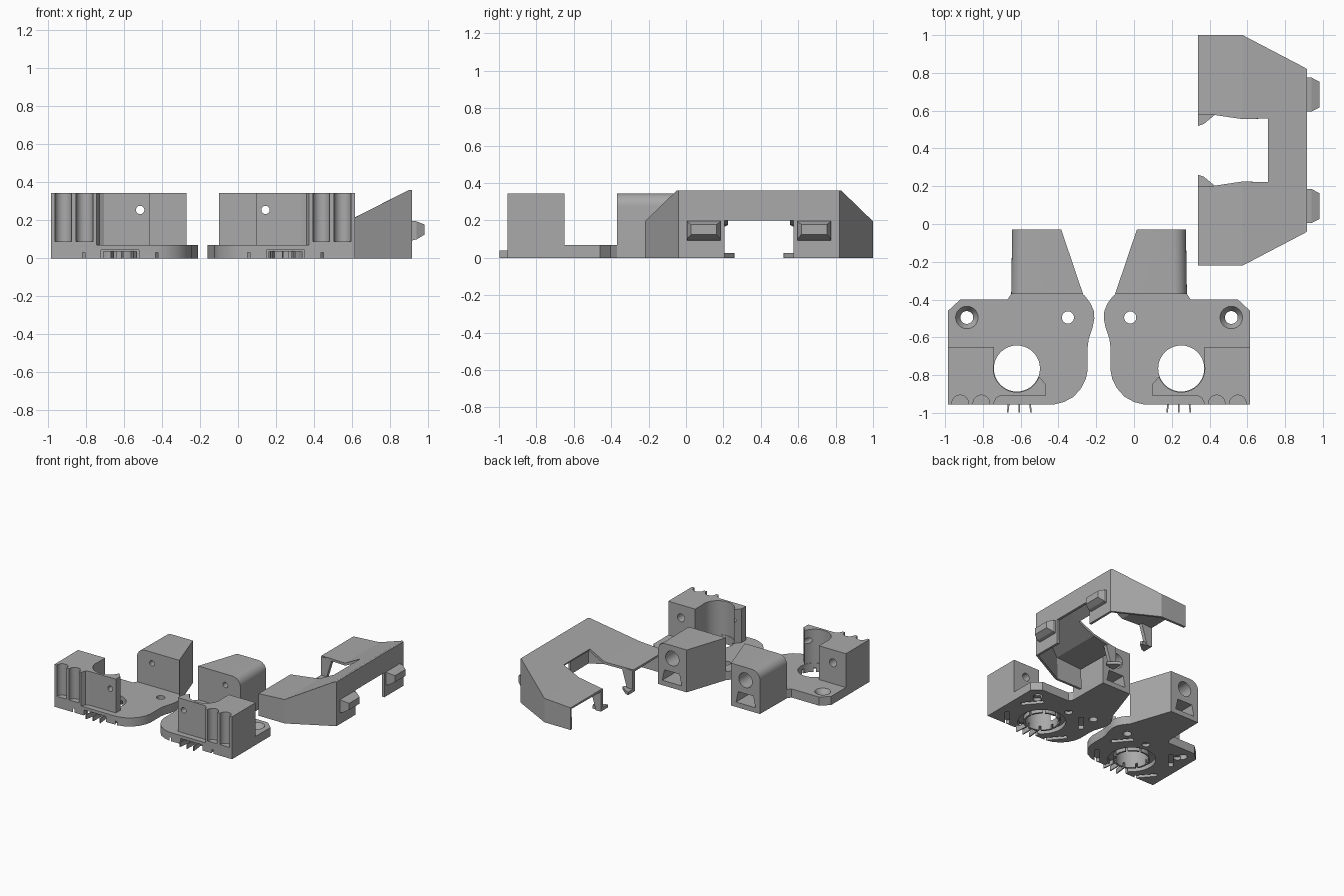
import bpy, bmesh, math
from mathutils import Matrix, Vector

if "Cube" in bpy.data.objects:
    bpy.data.objects.remove(bpy.data.objects["Cube"], do_unlink=True)

grey = bpy.data.materials.new("light grey plastic")
grey.use_nodes = True
COLOUR = (0.4, 0.4, 0.4, 1)
grey.diffuse_color = COLOUR
grey.node_tree.nodes["Principled BSDF"].inputs["Base Color"].default_value = COLOUR


def add(name, verts, faces, fix=True):
    mesh = bpy.data.meshes.new(name)
    mesh.from_pydata(verts, [], faces)
    if fix:
        bm = bmesh.new()
        bm.from_mesh(mesh)
        bmesh.ops.recalc_face_normals(bm, faces=bm.faces)
        bm.to_mesh(mesh)
        bm.free()
    mesh.materials.append(grey)
    obj = bpy.data.objects.new(name, mesh)
    bpy.context.collection.objects.link(obj)
    return obj


def loft(name, a, b):
    """Solid between two matching loops of points."""
    n = len(a)
    sides = [(i, (i + 1) % n, n + (i + 1) % n, n + i) for i in range(n)]
    return add(name, list(a) + list(b),
               sides + [tuple(range(n))[::-1], tuple(range(n, 2 * n))])


def prism(name, pts, z0, z1):
    return loft(name, [(x, y, z0) for x, y in pts], [(x, y, z1) for x, y in pts])


def box(name, x0, x1, y0, y1, z0, z1):
    return prism(name, [(x0, y0), (x1, y0), (x1, y1), (x0, y1)], z0, z1)


def circle(cx, cy, r, n=40):
    return [(cx + r * math.cos(math.tau * i / n), cy + r * math.sin(math.tau * i / n))
            for i in range(n)]


def post(cx, cy, r0, z0, z1, r1=None):
    return loft("cutter", [(x, y, z0) for x, y in circle(cx, cy, r0)],
                [(x, y, z1) for x, y in circle(cx, cy, r1 or r0)])


def bore(cx, cz, r, y0, y1):
    return loft("cutter", [(x, y0, z) for x, z in circle(cx, cz, r, 28)],
                [(x, y1, z) for x, z in circle(cx, cz, r, 28)])


def cut(obj, *cutters):
    for c in cutters:
        mod = obj.modifiers.new("cut", 'BOOLEAN')
        mod.operation, mod.solver, mod.object = 'DIFFERENCE', 'EXACT', c
        apply(obj)
        bpy.data.objects.remove(c, do_unlink=True)


def select(obj):
    bpy.ops.object.select_all(action='DESELECT')
    obj.select_set(True)
    bpy.context.view_layer.objects.active = obj


def apply(obj):
    select(obj)
    for mod in list(obj.modifiers):
        bpy.ops.object.modifier_apply(modifier=mod.name)


def smooth(obj):
    select(obj)
    bpy.ops.object.shade_smooth_by_angle(angle=math.radians(28))


CX, CY = 0.25, -0.765      # centre of the large opening

# Base plate with screw holes and the large opening
plate = prism("left_base_plate", [
    (0.615, -0.955), (0.615, -0.46), (0.55, -0.4), (0.3, -0.4), (0.28, -0.37),
    (-0.03, -0.37), (-0.05, -0.36), (-0.08, -0.36), (-0.11, -0.38), (-0.14, -0.42),
    (-0.157, -0.46), (-0.16, -0.5), (-0.15, -0.55), (-0.13, -0.61), (-0.125, -0.65),
    (-0.125, -0.77), (-0.115, -0.82), (-0.09, -0.87), (-0.05, -0.915),
    (0, -0.942), (0.05, -0.955)], 0, 0.07)
cut(plate, post(CX, CY, 0.122, -0.1, 0.2), post(-0.02, -0.495, 0.032, -0.1, 0.2),
    post(0.515, -0.495, 0.034, -0.1, 0.2), post(0.515, -0.495, 0.034, 0.03, 0.071, 0.06))

# Underside: ring channel, wire slot and corner grooves
ring = post(CX, CY, 0.178, -0.05, 0.035)
cut(ring, post(CX, CY, 0.137, -0.1, 0.1))
cut(plate, ring, box("cutter", 0.15, 0.35, -1, -0.92, -0.05, 0.045))
for sx in (-1, 1):
    for dy, turn in ((0.17, -1), (-0.12, 1)):
        groove = box("cutter", -0.085, 0.085, -0.018, 0.018, -0.05, 0.03)
        groove.data.transform(Matrix.Translation((CX + sx * 0.235, CY + dy, 0))
                              @ Matrix.Rotation(sx * turn * math.radians(50), 4, 'Z'))
        cut(plate, groove)
for sx in (-0.16, 0.64):
    cut(plate, post(CX + sx * 0.38, -0.53, 0.03, -0.05, 0.025))
for i in range(8):
    slit = box("cutter", 0.115, 0.15, -0.008, 0.008, -0.05, 0.035)
    slit.data.transform(Matrix.Translation((CX, CY, 0)) @ Matrix.Rotation(i * math.tau / 8 + 0.2, 4, 'Z'))
    cut(plate, slit)

# Front block with a round pocket, ribbed face and screw holes
block = prism("left_front_block", [
    (0.615, -0.955), (0.615, -0.65), (0.372, -0.65), (0.372, -0.765), (0.25, -0.8),
    (0.135, -0.805), (0.095, -0.85), (0.095, -0.908), (0.335, -0.908),
    (0.36, -0.922), (0.375, -0.955)], 0.065, 0.345)
cut(block, post(CX, CY, 0.125, 0, 0.5),
    post(0.55, -0.95, 0.044, 0.09, 0.5), post(0.438, -0.95, 0.044, 0.09, 0.5),
    bore(0.145, 0.255, 0.022, -1, -0.7), bore(0.5, 0.24, 0.032, -0.86, -0.6))


# Tapered rear tower with one rounded top edge
def section(y, x0, x1):
    arc = [(x1 - 0.07 + 0.07 * math.cos(t * math.pi / 16), y,
            0.275 + 0.07 * math.sin(t * math.pi / 16)) for t in range(9)]
    return [(x0, y, 0), (x1, y, 0)] + arc + [(x0, y, 0.345)]


tower = loft("left_rear_tower", section(-0.37, -0.1, 0.28), section(-0.03, 0.015, 0.275))
window = [(0.06, 0.04), (0.235, 0.04), (0.215, 0.13), (0.08, 0.13)]
cut(tower, bore(0.145, 0.255, 0.022, -0.5, 0.1), bore(0.145, 0.24, 0.06, -0.3, 0.1),
    loft("cutter", [(x, -0.25, z) for x, z in window], [(x, 0.1, z) for x, z in window]))

# Wire pins fanning out of the front slot
pins = []
for k in (-1, 0, 1):
    x = 0.237 + k * 0.05
    x1 = x + k * 0.012
    pins.append(prism("left_wire_pin_%d" % (k + 2),
                      [(x - 0.005, -0.9), (x1 - 0.004, -0.998),
                       (x1 + 0.004, -0.998), (x + 0.005, -0.9)], 0, 0.038))

# Mirrored bracket
for obj in [plate, block, tower] + pins:
    twin = obj.copy()
    twin.data = obj.data.copy()
    twin.name = obj.name.replace("left", "right")
    bpy.context.collection.objects.link(twin)
    twin.data.transform(Matrix.Translation((-0.37, 0, 0)) @ Matrix.Scale(-1, 4, Vector((1, 0, 0))))
    twin.data.flip_normals()
    smooth(obj)
    smooth(twin)

# Hollow cover: one arm and half the bridge, mirrored across its middle
MID = 0.39
P = {"a": (0.34, -0.22, 0.18), "b": (0.575, -0.22, 0.195), "c": (0.9, -0.05, 0.36),
     "d": (0.915, -0.04, 0.36), "e": (0.915, 0.205, 0.36), "f": (0.9, 0.215, 0.36),
     "p": (0.71, 0.221, 0.264), "g": (0.575, 0.225, 0.195), "h": (0.34, 0.19, 0.18),
     "A": (0.34, -0.22, 0), "B": (0.575, -0.22, 0), "D": (0.915, -0.04, 0),
     "E": (0.915, 0.205, 0), "k": (0.915, 0.205, 0.2), "K": (0.915, MID, 0.2),
     "F": (0.9, MID, 0.36), "G": (0.915, MID, 0.36), "Q": (0.71, MID, 0.264)}
keys = list(P)
panels = ["abgh", "bcfpg", "cdef", "aABb", "bBDdc", "dDEke", "pfFQ", "feGF", "ekKG"]
cover = add("cover_shell", [(x, y - MID, z) for x, y, z in P.values()],
            [[keys.index(ch) for ch in panel] for panel in panels])
if cover.data.polygons[0].normal.z < 0:
    cover.data.flip_normals()
cover.location.y = MID
mirror = cover.modifiers.new("mirror", 'MIRROR')
mirror.use_axis = (False, True, False)
shell = cover.modifiers.new("thickness", 'SOLIDIFY')
shell.thickness, shell.offset = 0.02, -1
apply(cover)

# Snap tongues with feet, and wedge-shaped side catches
for side, s in (("front", 1), ("rear", -1)):
    def my(y):
        return MID + s * (y - MID)
    tongue = [(0.34, 0), (0.385, 0), (0.44, 0.18), (0.34, 0.175)]
    loft(side + "_snap_tongue", [(x, my(0.17), z) for x, z in tongue],
         [(x, my(0.2), z) for x, z in tongue])
    prism(side + "_snap_foot", [(x, my(y)) for x, y in
                                ((0.34, 0.18), (0.42, 0.18), (0.43, 0.2), (0.37, 0.25), (0.34, 0.26))],
          0, 0.025)
    rings = [[(x, my(0.095 + w * j), z) for j, z in ((-1, z0), (1, z0), (1, z1), (-1, z1))]
             for x, w, z0, z1 in ((0.9, 0.09, 0.09, 0.2), (0.94, 0.09, 0.1, 0.195),
                                  (0.982, 0.068, 0.125, 0.178))]
    loft(side + "_catch_base", rings[0], rings[1])
    loft(side + "_catch_tip", rings[1], rings[2])
